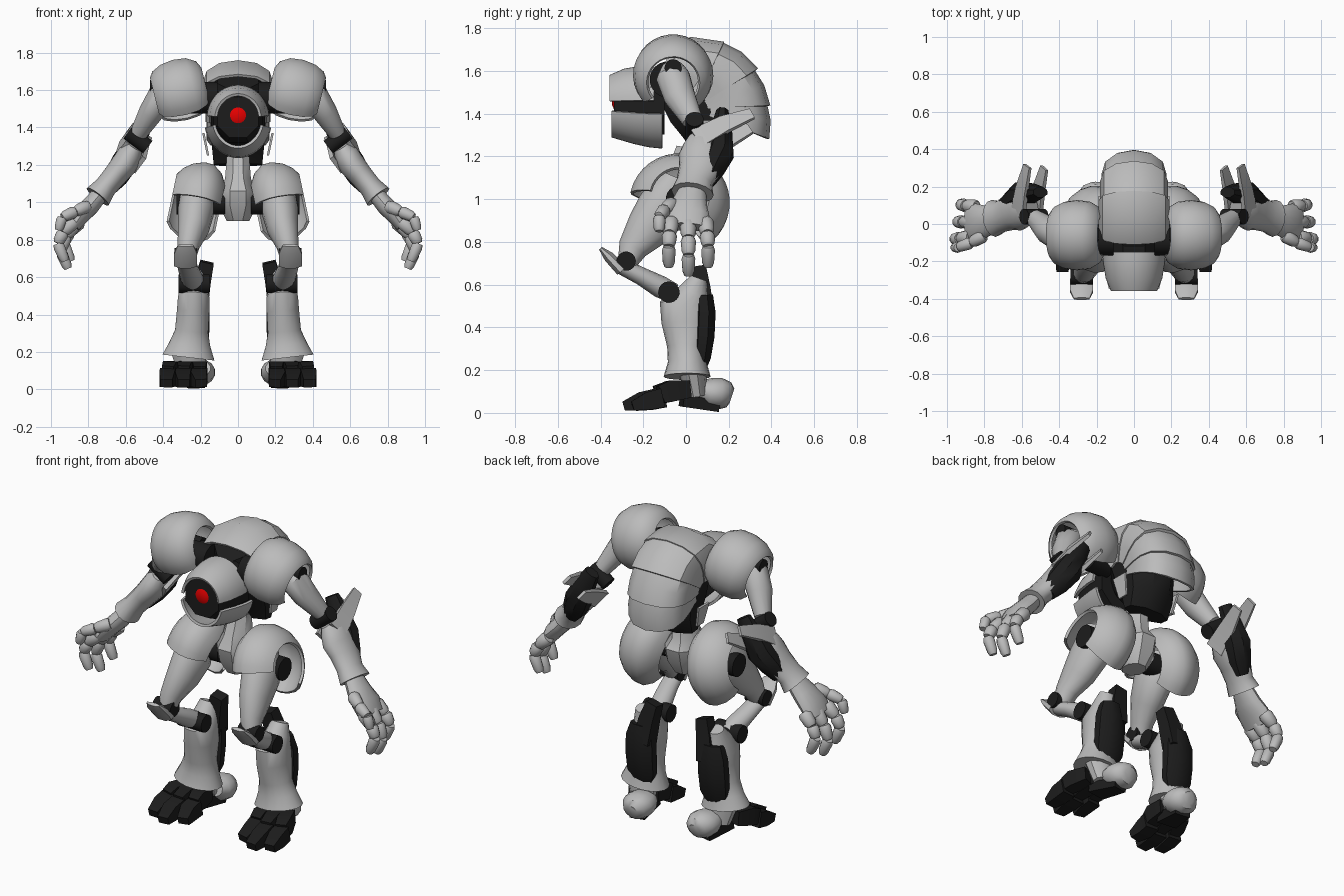
import bpy, bmesh
from math import sin, cos, pi, radians, sqrt
from mathutils import Vector, Matrix

cube = bpy.data.objects.get("Cube")
if cube:
    bpy.data.objects.remove(cube)


def material(name, r, g, b):
    m = bpy.data.materials.new(name)
    m.use_nodes = True
    m.diffuse_color = (r, g, b, 1)
    bsdf = next(n for n in m.node_tree.nodes if n.type == 'BSDF_PRINCIPLED')
    bsdf.inputs["Base Color"].default_value = (r, g, b, 1)
    return m


GREY = material("light_grey", 0.5, 0.5, 0.5)
DARK = material("near_black", 0.012, 0.012, 0.012)
RED = material("eye_red", 1, 0, 0)
X = Vector((1, 0, 0))
Z = Vector((0, 0, 1))
ARM = Vector((0.8, 0, 0.6))     # across the forearm
parts = []


def finish(name, bm, mat, mirror):
    bmesh.ops.recalc_face_normals(bm, faces=bm.faces)
    mesh = bpy.data.meshes.new(name)
    bm.to_mesh(mesh)
    bm.free()
    mesh.materials.append(mat)
    ob = bpy.data.objects.new(name, mesh)
    bpy.context.collection.objects.link(ob)
    if mirror:
        ob.modifiers.new("Mirror", 'MIRROR')
    parts.append(ob)


def skin(bm, rows, closed):
    for r0, r1 in zip(rows, rows[1:]):
        for i in range(len(r0) if closed else len(r0) - 1):
            j = (i + 1) % len(r0)
            bm.faces.new((r0[i], r0[j], r1[j], r1[i]))


def loft(name, rings, mat=GREY, n=14, ref=X, mirror=True):
    """Solid through rings of (x, y, z, half width along ref, half depth)."""
    bm = bmesh.new()
    pts = [Vector(r[:3]) for r in rings]
    rows = []
    for i, r in enumerate(rings):
        t = (pts[min(i + 1, len(pts) - 1)] - pts[max(i - 1, 0)]).normalized()
        side = Z if abs(t.dot(ref)) > 0.9 else ref
        u = (side - t * side.dot(t)).normalized()
        v = t.cross(u)
        k, off = (sqrt(2), pi / 4) if n == 4 else (1, pi / n)
        rows.append([bm.verts.new(pts[i] + k * (u * r[3] * cos(a) + v * r[4] * sin(a)))
                     for a in (off + 2 * pi * j / n for j in range(n))])
    skin(bm, rows, True)
    bm.faces.new(rows[0])
    bm.faces.new(rows[-1])
    finish(name, bm, mat, mirror)


def drum(name, centre, half, radius, axis=X):
    c, d = Vector(centre), axis.normalized() * half
    loft(name, [(*(c - d), radius, radius), (*(c + d), radius, radius)], DARK, 20, Z)


def plate(name, rows, mirror):
    """Thin shell over a grid of points."""
    bm = bmesh.new()
    skin(bm, [[bm.verts.new(p) for p in row] for row in rows], False)
    bmesh.ops.recalc_face_normals(bm, faces=bm.faces)
    bmesh.ops.solidify(bm, geom=bm.faces[:], thickness=.015)
    finish(name, bm, GREY, mirror)


def cowl(name, profile, start, end, matrix, mirror=True, steps=22):
    """Profile of (along, radius) swept round the local x axis."""
    rows = []
    for i in range(steps + 1):
        a = radians(start + (end - start) * i / steps)
        rows.append([matrix @ Vector((t, -r * cos(a), r * sin(a))) for t, r in profile])
    plate(name, rows, mirror)


# Torso core, waist and side ribs
loft("torso_core", [(0, .1, 1.2, .14, .07), (0, .11, 1.29, .15, .13), (0, .09, 1.4, .16, .18),
                    (0, .05, 1.53, .16, .2), (0, -.02, 1.66, .12, .13)], DARK, 8, mirror=False)
loft("side_rib", [(.16, .1, 1.25, .006, .03), (.185, .1, 1.37, .006, .05)], n=4)

# Segmented back shell: overlapping bands, each flaring outwards
ARCH = [(-.165, .2), (-.185, .45), (-.19, .64), (-.168, .83), (-.1, .955), (0, 1),
        (.1, .955), (.168, .83), (.19, .64), (.185, .45), (.165, .2)]
BANDS = [62, 113, 146, 175, 199]
FLARE = [(.3, .34, .35), (.345, .355, .362), (.345, .355, .365), (.35, .37, .385)]
for k, (a0, a1, radii) in enumerate(zip(BANDS, BANDS[1:], FLARE)):
    rows = []
    for i, R in enumerate(radii):
        a = radians(a0 + (a1 + 2 - a0) * i / 2)
        w = 1 - .04 * k
        rows.append([Vector((x * w, .03 - R * f * cos(a), 1.42 + R * f * sin(a)))
                     for x, f in ARCH])
    plate("back_plate_%d" % (k + 1), rows, False)

# Head: brow shell, jaw shell, eye housing, eye
BROW = [(-.157, .124), (-.09, .152), (0, .166), (.05, .167)]
JAW = [(-.145, .124), (-.04, .15), (.03, .163), (.09, .168)]
turn = Matrix.Translation((0, -.2, 1.45)) @ Matrix.Rotation(pi / 2, 4, 'Z')
cowl("brow_shell", BROW, 4, 176, turn @ Matrix.Diagonal((1, 1, 1.06, 1)), False)
cowl("jaw_shell", JAW, 194, 346, turn @ Matrix.Diagonal((1, 1, 1.18, 1)), False)
loft("eye_housing", [(0, -.338, 1.455, .118, .118), (0, -.28, 1.455, .142, .145),
                     (0, -.1, 1.455, .155, .165)], DARK, 8, mirror=False)
loft("eye", [(0, -.346, 1.465, .025, .025), (0, -.337, 1.465, .045, .045)],
     RED, 20, mirror=False)

# Pelvis
loft("pelvis", [(0, .02, 1.24, .065, .07), (0, 0, 1.12, .075, .1), (0, 0, 1.06, .115, .14),
                (0, 0, .98, .11, .12), (0, 0, .9, .065, .07)], n=8, mirror=False)

# Shoulders
PAD = [(-.14, .11), (-.12, .15), (-.07, .18), (0, .188), (.07, .178), (.12, .153), (.14, .125)]
cowl("shoulder_pad", PAD, -38, 230,
     Matrix.Translation((.305, -.06, 1.58)) @ Matrix.Rotation(radians(14), 4, 'Y'))
drum("shoulder_joint", (.18, -.085, 1.56), .07, .085)
drum("shoulder_axle", (.33, -.06, 1.615), .14, .04)

# Arms
loft("upper_arm", [(.36, -.06, 1.61, .05, .055), (.41, -.06, 1.57, .075, .08),
                   (.465, -.03, 1.48, .067, .075), (.53, .03, 1.37, .047, .05)], ref=ARM)
drum("elbow_joint", (.535, .04, 1.335), .066, .042, ARM)
loft("forearm", [(.55, .07, 1.3, .045, .06), (.575, .08, 1.26, .067, .095),
                 (.61, .08, 1.2, .072, .115), (.66, .065, 1.14, .065, .1),
                 (.71, .04, 1.08, .062, .085), (.75, .03, 1.03, .075, .1)], ref=ARM)
loft("forearm_insert", [(.5, .17, 1.41, .045, .03), (.55, .165, 1.32, .062, .055),
                        (.6, .155, 1.22, .078, .075), (.65, .12, 1.14, .07, .06),
                        (.69, .1, 1.08, .05, .035)], DARK, 8, ARM)
loft("outer_elbow_blade", [(.62, .05, 1.28, .012, .055), (.6, .18, 1.35, .012, .045),
                           (.57, .31, 1.4, .008, .028)], n=4, ref=ARM)
loft("inner_elbow_blade", [(.53, .05, 1.2, .012, .055), (.51, .18, 1.27, .012, .045),
                           (.48, .3, 1.33, .008, .028)], n=4, ref=ARM)

# Hands: palm and jointed digits
loft("palm", [(.74, .03, 1.04, .045, .065), (.79, .015, .98, .05, .085),
              (.84, .005, .93, .048, .105), (.88, 0, .87, .035, .1)], ref=ARM)


def digit(name, joints, radius):
    for i, (p, q) in enumerate(zip(joints, joints[1:])):
        p, q = Vector(p), Vector(q)
        r = radius * (1 - .1 * i)
        loft("%s_%d" % (name, i + 1), [(*p, r * .8, r * .8), (*p.lerp(q, .2), r, r),
                                       (*p.lerp(q, .8), r * .88, r * .88), (*q, r * .65, r * .65)],
             n=10, ref=ARM)


for name, y, drop in (("index_finger", -.07, .04), ("middle_finger", .01, 0), ("outer_finger", .09, .04)):
    x = -.2 * y
    digit(name, [(.86 + x, y, .9), (.92 + x, y * 1.1, .82 + drop / 2), (.95 + x, y * 1.15, .74 + drop),
                 (.91 + x, y * 1.15, .645 + drop)], .04)
digit("thumb", [(.8, -.06, .98), (.87, -.1, .95), (.94, -.125, .92), (.96, -.125, .85)], .037)

# Hips
HIP = [(-.13, .14), (-.1, .195), (-.05, .232), (0, .235), (.06, .215), (.11, .178), (.135, .14)]
cowl("hip_cowl", HIP, 12, 238,
     Matrix.Translation((.225, -.03, .985)) @ Matrix.Rotation(radians(-12), 4, 'Y'))
drum("hip_axle", (.2, -.03, 1.0), .13, .065)

# Thighs and knees
loft("thigh", [(.22, -.04, 1.1, .06, .07), (.22, -.07, 1.03, .09, .11), (.225, -.11, .95, .098, .125),
               (.24, -.18, .86, .085, .105), (.265, -.25, .77, .06, .07),
               (.28, -.28, .69, .05, .042)])
loft("knee_guard", [(.28, -.4, .77, .045, .01), (.28, -.36, .73, .066, .028),
                    (.28, -.3, .665, .066, .03)], n=8)
drum("knee_joint", (.28, -.28, .71), .06, .045)
loft("knee_link", [(.28, -.31, .69, .05, .038), (.265, -.21, .64, .055, .042),
                   (.245, -.12, .59, .06, .052), (.235, -.06, .56, .055, .047)])
drum("lower_joint", (.235, -.08, .565), .083, .05)

# Shins
loft("shin", [(.235, .06, .63, .05, .04), (.235, .035, .56, .07, .075), (.237, 0, .49, .085, .126),
              (.24, 0, .42, .088, .115), (.248, 0, .31, .09, .088), (.257, .005, .24, .112, .09),
              (.265, .005, .17, .142, .11)], n=18)
loft("calf_insert", [(.24, .06, .19, .06, .03), (.24, .07, .26, .092, .05), (.24, .08, .36, .095, .058),
                     (.237, .085, .47, .092, .058), (.235, .08, .55, .065, .05)], DARK, 8)
loft("calf_fin", [(.165, .06, .68, .036, .034), (.19, .075, .58, .045, .04),
                  (.21, .09, .45, .05, .045)], DARK, 4)

# Feet
loft("ankle", [(.26, .03, .2, .1, .065), (.25, .05, .08, .07, .05)], n=10)
loft("sole", [(.25, -.02, .06, .06, .03), (.22, .15, .03, .045, .025)], DARK, 4)
for i, tip in enumerate((-.235, -.29, -.25)):
    s = i - 1
    x = .29 + .085 * s
    loft("toe_%d" % (i + 1), [(.27 + .06 * s, .01, .11, .035, .04), (.285 + .08 * s, -.08, .1, .038, .05),
                              (x, .03 + tip * .6, .085, .032, .042)], DARK, 4)
    loft("toe_tip_%d" % (i + 1), [(x, .04 + tip * .6, .07, .041, .045),
                                  (x + .005, .04 + tip * .87, .055, .041, .042),
                                  (x + .008 * s, tip, .032, .032, .022)], DARK, 4)
loft("heel", [(.22, .07, .11, .075, .05), (.215, .11, .095, .092, .07), (.21, .16, .09, .09, .074),
              (.205, .2, .085, .066, .06), (.205, .215, .08, .035, .035)])

# Smooth shading with sharp edges kept
bpy.ops.object.select_all(action='DESELECT')
for ob in parts:
    ob.select_set(True)
bpy.context.view_layer.objects.active = parts[0]
bpy.ops.object.shade_smooth_by_angle(angle=radians(38))
